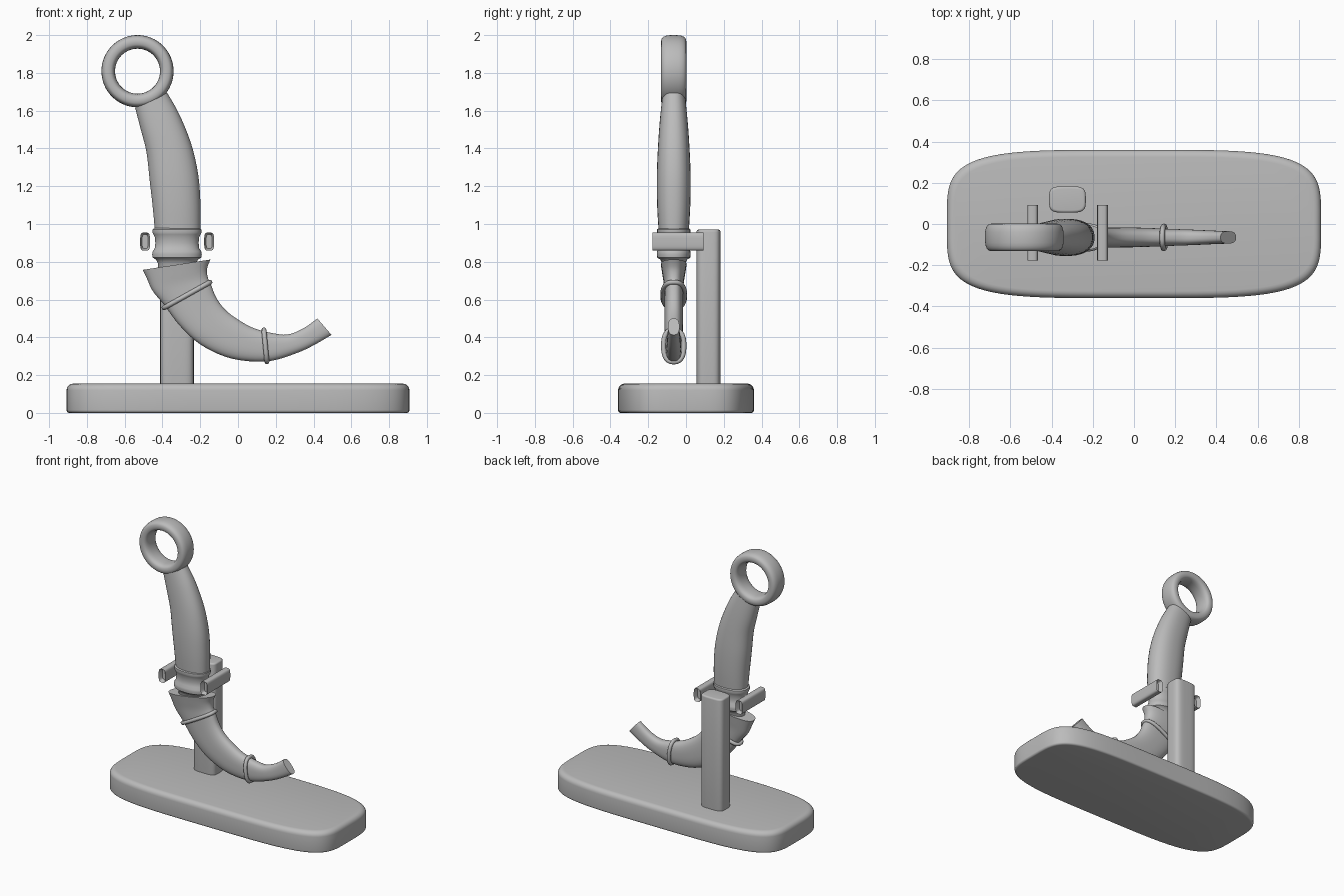
import bpy, bmesh, math
from mathutils import Vector

if "Cube" in bpy.data.objects:
    bpy.data.objects.remove(bpy.data.objects["Cube"])

grey = bpy.data.materials.new("plain grey")
grey.diffuse_color = (0.5, 0.5, 0.5, 1)
grey.use_nodes = True
grey.node_tree.nodes["Principled BSDF"].inputs["Base Color"].default_value = grey.diffuse_color
YC = -0.065  # depth centre of the knife


def power(v, n):
    return math.copysign(abs(v) ** (2 / n), v)


def skin(name, rings, closed=False, angle=40):
    """Skin a list of point rings; cap the ends unless the rings form a loop."""
    bm = bmesh.new()
    vs = [[bm.verts.new(p) for p in r] for r in rings]
    k = len(vs[0])
    for i in range(len(vs) if closed else len(vs) - 1):
        a, b = vs[i], vs[(i + 1) % len(vs)]
        for j in range(k):
            bm.faces.new((a[j], a[(j + 1) % k], b[(j + 1) % k], b[j]))
    if not closed:
        bm.faces.new(vs[0])
        bm.faces.new(vs[-1])
    bmesh.ops.recalc_face_normals(bm, faces=bm.faces)
    me = bpy.data.meshes.new(name)
    bm.to_mesh(me)
    bm.free()
    me.materials.append(grey)
    ob = bpy.data.objects.new(name, me)
    bpy.context.collection.objects.link(ob)
    bpy.context.view_layer.objects.active = ob
    ob.select_set(True)
    bpy.ops.object.shade_smooth_by_angle(angle=math.radians(angle))
    ob.select_set(False)
    return ob


def section(s, yc, n, count):
    """Superellipse spanning left point (x, z) to right point, with half depth."""
    x0, z0, x1, z1, d = s
    pts = []
    for i in range(count):
        t = 2 * math.pi * (i + 0.5) / count
        c, q = power(math.cos(t), n), power(math.sin(t), n)
        pts.append(Vector(((x0 + x1) / 2 + c * (x1 - x0) / 2, yc + q * d,
                           (z0 + z1) / 2 + c * (z1 - z0) / 2)))
    return pts


def smooth(secs, steps):
    """Catmull-Rom interpolation between sections."""
    out = []
    for i in range(len(secs) - 1):
        p0, p1, p2 = secs[max(i - 1, 0)], secs[i], secs[i + 1]
        p3 = secs[min(i + 2, len(secs) - 1)]
        for s in range(steps):
            t = s / steps
            out.append([b + 0.5 * t * (c - a + t * (2 * a - 5 * b + 4 * c - d
                        + t * (3 * (b - c) + d - a)))
                        for a, b, c, d in zip(p0, p1, p2, p3)])
    return out + [secs[-1]]


def loft(name, secs, yc=YC, n=2.3, count=32, steps=1, angle=40):
    return skin(name, [section(s, yc, n, count) for s in smooth(secs, steps)],
                angle=angle)


def slab(name, xc, yc, w, d, z0, z1, lo, hi, n, count=48):
    """Upright block with superellipse outline and rounded rims."""
    rim = []
    for z, r, sign in ((z0, lo, -1), (z1, hi, 1)):
        part = []
        for k in range(6):
            a = k * math.pi / 10
            inset = r * (1 - math.cos(a))
            part.append((xc - w + inset, z - sign * r * (1 - math.sin(a)),
                         xc + w - inset, z - sign * r * (1 - math.sin(a)), d - inset))
        rim += part[::-1] if sign < 0 else part
    return loft(name, rim, yc, n, count)


# Stand: base plate, post and two holding bars
slab("base_plate", 0, 0, 0.908, 0.36, 0, 0.155, 0.015, 0.035, 4.3, 96)
slab("post", -0.323, 0.119, 0.089, 0.064, 0.14, 0.97, 0.005, 0.012, 4)
for side, x in (("left", -0.492), ("right", -0.153)):
    rows = []
    for k in range(7):  # rounded ends along the depth axis
        a = k * math.pi / 12
        rows.append((-0.177 + 0.03 * (1 - math.sin(a)), 0.6 + 0.4 * math.sin(a)))
    rows += [(-0.085 - y, s) for y, s in reversed(rows)]
    bar = []
    for y, s in rows:
        ring = []
        for i in range(24):
            t = 2 * math.pi * (i + 0.5) / 24
            ring.append((x + 0.026 * s * power(math.cos(t), 4), y,
                         0.907 + (0.02 + 0.028 * s) * power(math.sin(t), 4)))
        bar.append(ring)
    skin(side + "_holding_bar", bar)

# Finger ring on the pommel
rings = []
for i in range(64):
    a = 2 * math.pi * i / 64
    ring = []
    for j in range(24):
        t = 2 * math.pi * j / 24
        r = 0.155 + 0.036 * power(math.cos(t), 2.8)
        ring.append((-0.532 + r * math.cos(a), YC + 0.067 * power(math.sin(t), 2.8),
                     1.809 + r * math.sin(a)))
    rings.append(ring)
skin("finger_ring", rings, closed=True)

# Curved handle
loft("handle", [
    (-0.545, 1.615, -0.375, 1.695, 0.062), (-0.515, 1.50, -0.310, 1.58, 0.074),
    (-0.485, 1.38, -0.246, 1.42, 0.084), (-0.468, 1.23, -0.210, 1.26, 0.090),
    (-0.452, 1.09, -0.198, 1.10, 0.088), (-0.440, 0.96, -0.198, 0.96, 0.080)], steps=4)

# Turned collar below the handle
loft("collar", [
    (-x - 0.323, z, x - 0.323, z, d) for x, z, d in (
        (0.120, 0.978, 0.080), (0.129, 0.972, 0.088), (0.130, 0.955, 0.089),
        (0.125, 0.945, 0.085), (0.118, 0.93, 0.079), (0.115, 0.90, 0.076),
        (0.118, 0.872, 0.079), (0.129, 0.855, 0.089), (0.132, 0.84, 0.090),
        (0.129, 0.822, 0.088), (0.112, 0.812, 0.072), (0.100, 0.79, 0.060),
        (0.100, 0.74, 0.055))])

# Flared, hooked blade
loft("blade", [
    (-0.505, 0.757, -0.145, 0.812, 0.068), (-0.480, 0.705, -0.163, 0.765, 0.060),
    (-0.452, 0.645, -0.160, 0.720, 0.052), (-0.392, 0.572, -0.143, 0.680, 0.050),
    (-0.310, 0.463, -0.112, 0.605, 0.049), (-0.204, 0.365, -0.055, 0.535, 0.049),
    (-0.070, 0.298, 0.040, 0.470, 0.048), (0.060, 0.273, 0.110, 0.440, 0.045),
    (0.185, 0.277, 0.185, 0.422, 0.041), (0.320, 0.320, 0.262, 0.415, 0.037),
    (0.410, 0.363, 0.345, 0.447, 0.033), (0.495, 0.413, 0.420, 0.500, 0.030)],
    n=2.6, steps=4)

# Thin bands around the blade
for name, s in (("upper_band", (-0.392, 0.556, -0.148, 0.692, 0.058)),
                ("lower_band", (0.153, 0.270, 0.137, 0.440, 0.054))):
    path = section(s, YC, 2.5, 48)
    mid = sum(path, Vector()) / len(path)
    axis = (path[0] - mid).cross(path[12] - mid).normalized()
    rings = []
    for i, p in enumerate(path):
        out = (path[(i + 1) % 48] - path[i - 1]).cross(axis).normalized()
        rings.append([p + 0.013 * (math.cos(t) * out + math.sin(t) * axis)
                      for t in (k * math.pi / 4 for k in range(8))])
    skin(name, rings, closed=True, angle=60)
